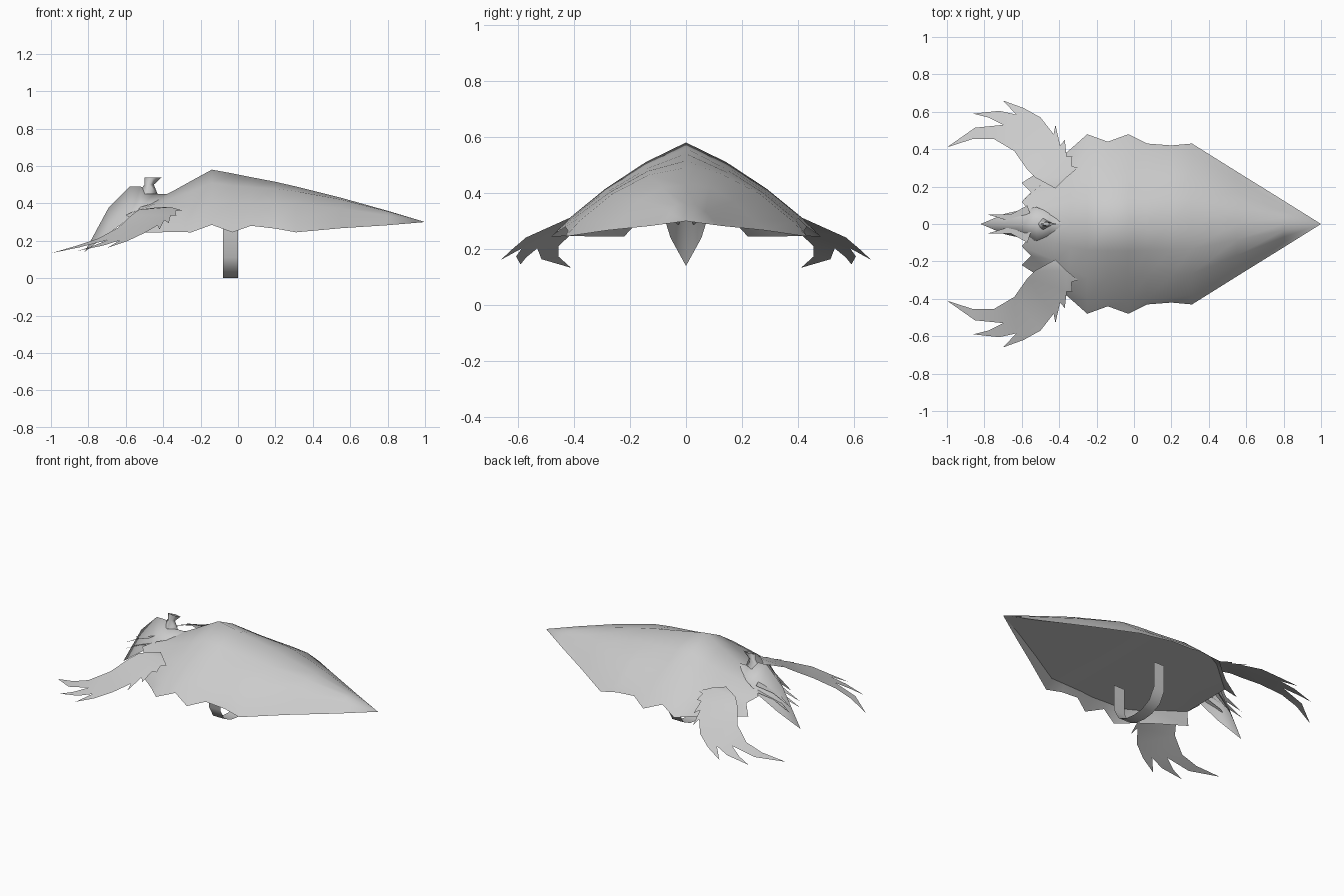
import bpy, bmesh

cube = bpy.data.objects.get("Cube")
if cube:
    bpy.data.objects.remove(cube, do_unlink=True)

# One grey for the whole model
grey = bpy.data.materials.new("plain grey")
grey.use_nodes = True
colour = (0.6, 0.6, 0.6, 1)
grey.diffuse_color = colour
grey.node_tree.nodes["Principled BSDF"].inputs["Base Color"].default_value = colour


def finish(name, bm):
    bmesh.ops.remove_doubles(bm, verts=bm.verts, dist=0.0005)
    bmesh.ops.dissolve_degenerate(bm, dist=0.0005, edges=bm.edges)
    mesh = bpy.data.meshes.new(name)
    bm.to_mesh(mesh)
    bm.free()
    mesh.materials.append(grey)
    for poly in mesh.polygons:
        poly.use_smooth = True
    obj = bpy.data.objects.new(name, mesh)
    bpy.context.collection.objects.link(obj)


def loft(name, rows, closed=False):
    """Join rows of points with quads; closed rows make a solid tube."""
    bm = bmesh.new()
    grid = [[bm.verts.new(p) for p in row] for row in rows]
    n = len(rows[0])
    for a, b in zip(grid, grid[1:]):
        for j in range(n if closed else n - 1):
            k = (j + 1) % n
            bm.faces.new([a[j], b[j], b[k], a[k]])
    if closed:
        bmesh.ops.recalc_face_normals(bm, faces=bm.faces)
    finish(name, bm)


def sheet(name, outline, height, side):
    """A jagged plate whose z follows a height rule, facing up."""
    bm = bmesh.new()
    face = bm.faces.new([bm.verts.new((x, y * side, height(x, y))) for x, y in outline])
    face.normal_update()
    if face.normal.z < 0:
        face.normal_flip()
    bmesh.ops.triangulate(bm, faces=[face])
    finish(name, bm)


# Shield shell: x, ridge z, bulge, shoulder (y, z), rim (y, z)
stations = [
    (-0.55, 0.37, 0.02, 0.17, 0.30, 0.22, 0.245),
    (-0.42, 0.43, 0.02, 0.28, 0.31, 0.335, 0.245),
    (-0.34, 0.47, 0.02, 0.35, 0.31, 0.40, 0.247),
    (-0.25, 0.52, 0.02, 0.40, 0.31, 0.48, 0.245),
    (-0.14, 0.58, 0.025, 0.41, 0.315, 0.44, 0.285),
    (-0.03, 0.56, 0.025, 0.41, 0.31, 0.48, 0.245),
    (0.07, 0.54, 0.03, 0.40, 0.31, 0.43, 0.28),
    (0.20, 0.515, 0.04, 0.39, 0.305, 0.42, 0.265),
    (0.31, 0.49, 0.045, 0.38, 0.30, 0.43, 0.245),
    (0.55, 0.43, 0.04, 0.24, 0.30, 0.28, 0.267),
    (0.80, 0.36, 0.02, 0.10, 0.30, 0.125, 0.283),
    (1.00, 0.30, 0.0, 0.0, 0.30, 0.0, 0.30),
]
rows, lid = [], []
for x, top, bulge, sy, sz, ry, rz in stations:
    half = [(ry, rz)]
    for t in (1, 0.7, 0.35):
        half.append((sy * t, top + (sz - top) * t + 4 * bulge * t * (1 - t)))
    rows.append([(x, -y, z) for y, z in half] + [(x, 0, top)]
                + [(x, y, z) for y, z in reversed(half)])
    lid.append([(x, sy, sz), (x, 0, sz), (x, -sy, sz)])
# The back edge is ragged
rows[0] = [(x - 0.05 * (j % 2 == 0), y, z) for j, (x, y, z) in enumerate(rows[0])]
loft("shield_shell", rows)
loft("shield_underside", lid)

# Arm strap under the shell
path = [(-0.18, 0.28), (-0.18, 0.11), (-0.14, 0.04), (-0.07, 0.008), (0, 0),
        (0.07, 0.008), (0.14, 0.04), (0.18, 0.11), (0.18, 0.28)]
loft("arm_strap", [[(x, y, z) for y, z in path] for x in (0.0, -0.08)])

# Beaked head, an open mask: x, half width, top z, side z
skull = [(-0.38, 0.02, 0.45, 0.43), (-0.45, 0.06, 0.45, 0.40),
         (-0.52, 0.09, 0.49, 0.38), (-0.58, 0.08, 0.49, 0.32),
         (-0.69, 0.055, 0.38, 0.24), (-0.82, 0.0, 0.14, 0.14)]
loft("head", [[(x, w, side), (x, 0, top), (x, -w, side)] for x, w, top, side in skull])

# Upright crest on the head, sweeping forward at the top: back x, front x, z
crest = []
for back, front, w, z in ((-0.54, -0.43, 0.03, 0.45), (-0.50, -0.45, 0.015, 0.50),
                          (-0.50, -0.41, 0.01, 0.537)):
    middle = (back + front) / 2
    crest.append([(back, 0, z), (middle, w, z), (front, 0, z), (middle, -w, z)])
loft("crest", crest, closed=True)

# Clawed wings and spikes beside the beak, mirrored left and right
wing = [(-0.30, 0.30), (-0.335, 0.31), (-0.33, 0.36), (-0.36, 0.36), (-0.37, 0.45),
        (-0.395, 0.42), (-0.42, 0.53), (-0.43, 0.48), (-0.50, 0.57), (-0.59, 0.62),
        (-0.70, 0.66), (-0.63, 0.585), (-0.72, 0.605), (-0.86, 0.59), (-0.78, 0.57),
        (-0.70, 0.53), (-0.85, 0.515), (-1.0, 0.41), (-0.86, 0.455), (-0.75, 0.455),
        (-0.64, 0.39), (-0.57, 0.29), (-0.53, 0.25), (-0.42, 0.19), (-0.36, 0.25)]
cheek = [(-0.55, 0.04), (-0.57, 0.10), (-0.66, 0.05), (-0.78, 0.05), (-0.68, 0.02)]


def wing_height(x, y):
    droop = 0.36 - 0.65 * (y - 0.41)
    return min(0.38, 0.318 - 0.45 * (y - 0.40)) - droop * max(0, -x - 0.5)


def cheek_height(x, y):
    return 0.40 + 0.48 * (x + 0.55)


def jaw_height(x, y):
    return cheek_height(x, y) - 0.04


for label, side in (("left", 1), ("right", -1)):
    end = "front" if side < 0 else "back"
    sheet("claw_wing_" + end, wing, wing_height, side)
    sheet("cheek_spike_" + end, cheek, cheek_height, side)
    sheet("jaw_spike_" + end, cheek, jaw_height, side)
